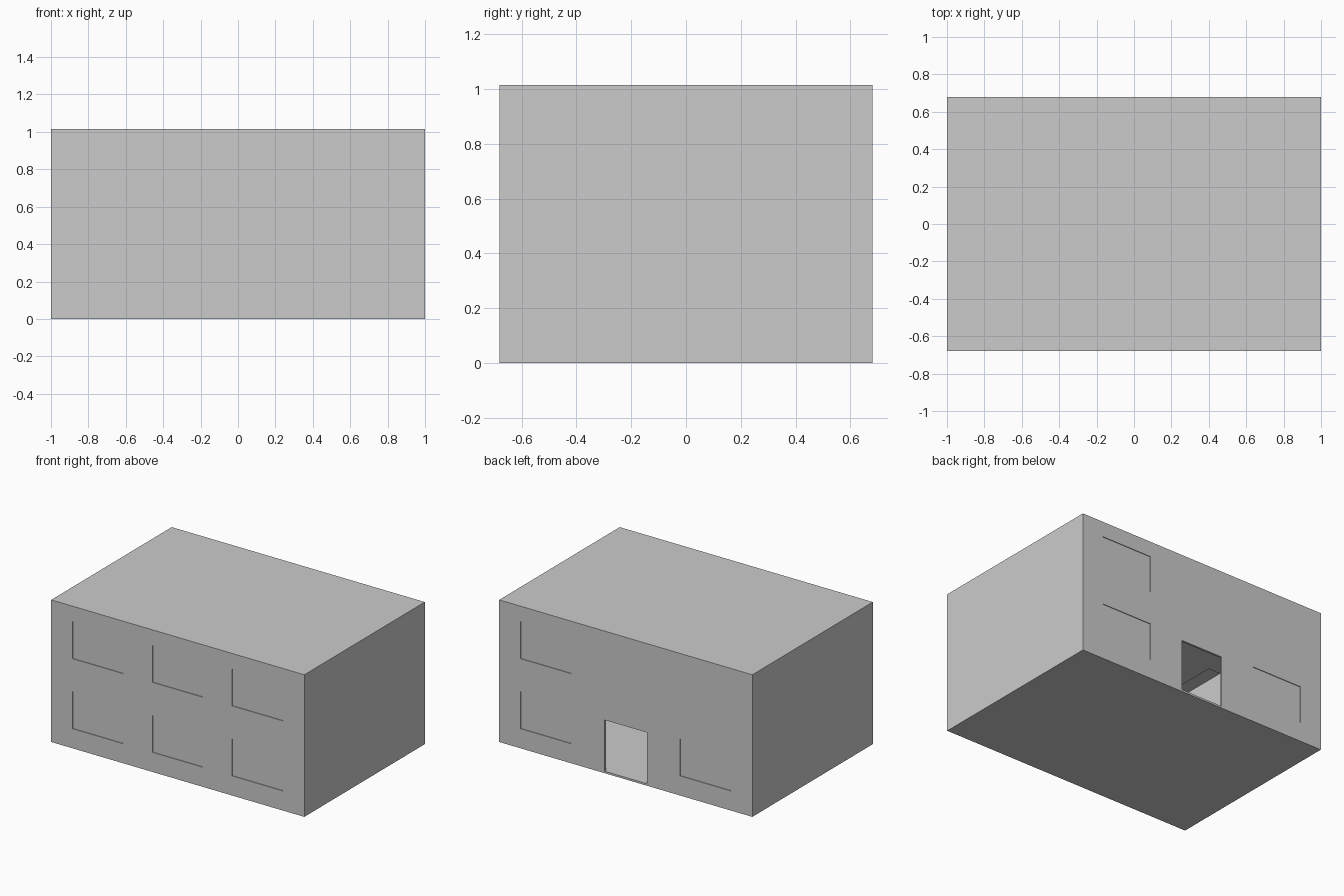
import bpy

if "Cube" in bpy.data.objects:
    bpy.data.objects.remove(bpy.data.objects["Cube"])

HX, HY, T = 1.0, 0.68, 0.014      # half width, half depth, wall thickness
STOREY, TOP = 0.5, 1.015


def box(name, x0, x1, y0, y1, z0, z1):
    """Axis-aligned box between two corners, with real-size mesh data."""
    bpy.ops.mesh.primitive_cube_add(size=1)
    ob = bpy.context.object
    ob.name = name
    lo, hi = (x0, y0, z0), (x1, y1, z1)
    for v in ob.data.vertices:
        v.co = [hi[i] if v.co[i] > 0 else lo[i] for i in range(3)]
    return ob


def cut(target, x0, x1, y0, y1, z0, z1):
    """Cut a rectangular opening out of an object."""
    c = box("opening_cutter", x0, x1, y0, y1, z0, z1)
    m = target.modifiers.new("opening", "BOOLEAN")
    m.object = c
    m.operation = "DIFFERENCE"
    m.solver = "EXACT"
    bpy.context.view_layer.objects.active = target
    bpy.ops.object.modifier_apply(modifier=m.name)
    bpy.data.objects.remove(c, do_unlink=True)


def window(wall, side, cx, floor):
    """Opening in the front (-1) or back (+1) wall with a recessed pane."""
    x0, x1 = cx - 0.2, cx + 0.2
    z0, z1 = floor * STOREY + 0.14, floor * STOREY + 0.405
    ym = side * (HY - T / 2)
    cut(wall, x0, x1, ym - T, ym + T, z0, z1)
    box("window_pane", x0, x1, ym - 0.002, ym + 0.002, z0, z1)


# Slabs: ground floor, upper floor with stairwell, roof
box("ground_floor", -HX + T, HX - T, -HY + T, HY - T, 0, T)
upper = box("upper_floor", -HX + T, HX - T, -HY + T, HY - T, STOREY, STOREY + T)
cut(upper, -HX, -0.335, -0.35, 0.35, STOREY - 0.1, STOREY + 0.1)
box("roof", -HX, HX, -HY, HY, TOP - T, TOP)

# Side walls
for s, name in ((-1, "left_wall"), (1, "right_wall")):
    a, b = sorted((s * HX, s * (HX - T)))
    box(name, a, b, -HY, HY, 0, TOP - T)

# Front wall: three windows per storey
front = box("front_wall", -HX + T, HX - T, -HY, -HY + T, 0, TOP - T)
for floor in (0, 1):
    for cx in (-0.63, 0, 0.63):
        window(front, -1, cx, floor)

# Back wall: doorway and three windows
back = box("back_wall", -HX + T, HX - T, HY - T, HY, 0, TOP - T)
cut(back, -0.167, 0.167, HY - 2 * T, HY + T, T, 0.38)
for cx, floor in ((0.63, 0), (0.63, 1), (-0.63, 0)):
    window(back, 1, cx, floor)
